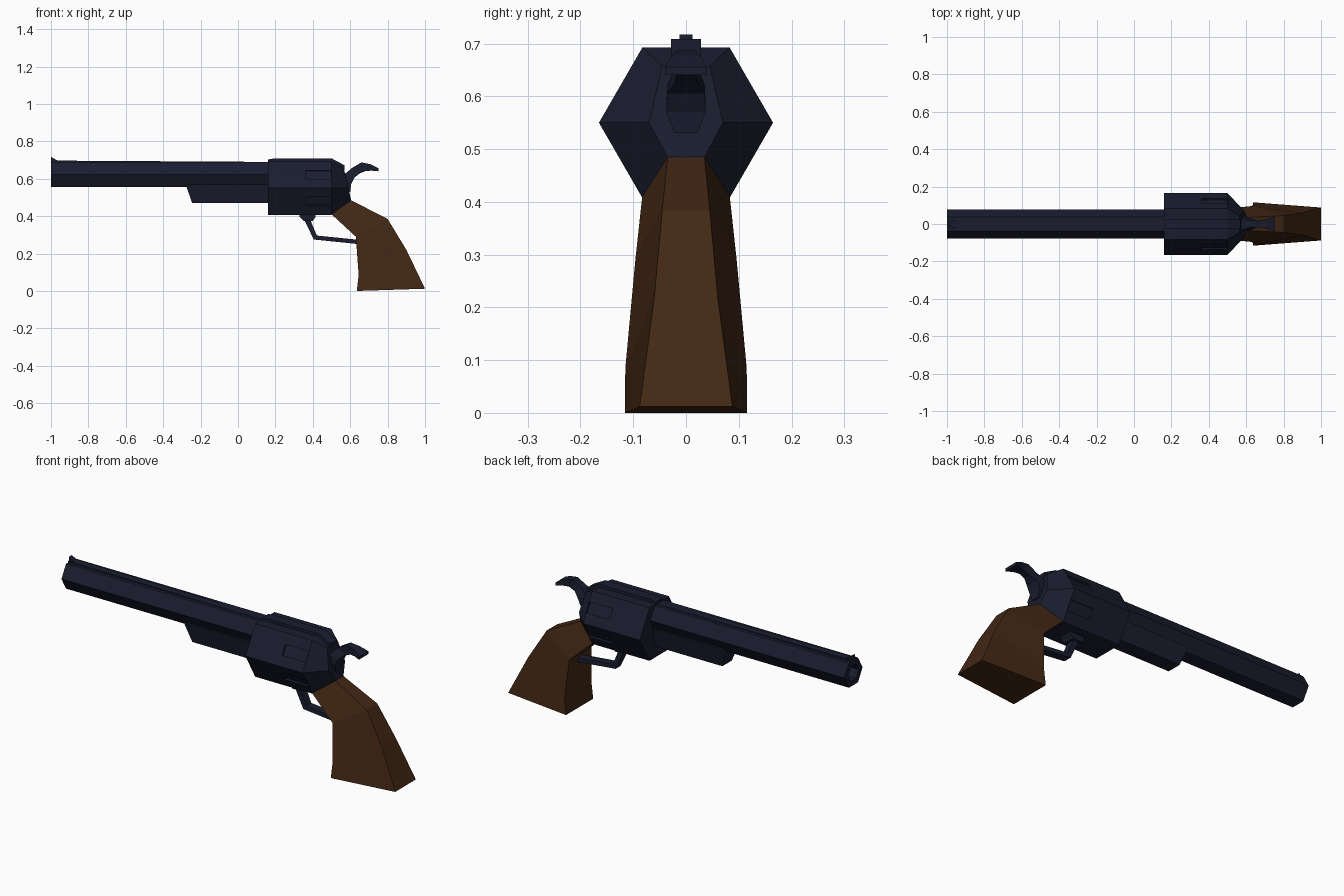
import bpy, bmesh, math
from mathutils import Matrix

if "Cube" in bpy.data.objects:
    bpy.data.objects.remove(bpy.data.objects["Cube"])


def material(name, rgb):
    m = bpy.data.materials.new(name)
    m.diffuse_color = (*rgb, 1)
    m.use_nodes = True
    m.node_tree.nodes["Principled BSDF"].inputs["Base Color"].default_value = m.diffuse_color
    return m


STEEL = material("dark_steel", (0.010, 0.012, 0.028))
WOOD = material("walnut", (0.055, 0.021, 0.007))


def finish(name, bm, mat):
    bmesh.ops.recalc_face_normals(bm, faces=bm.faces)
    me = bpy.data.meshes.new(name)
    bm.to_mesh(me)
    bm.free()
    me.materials.append(mat)
    ob = bpy.data.objects.new(name, me)
    bpy.context.collection.objects.link(ob)
    return ob


def loft(name, rings, mat, closed=False):
    """Skin equal-length rings; cap the ends, or join last to first."""
    bm = bmesh.new()
    vs = [[bm.verts.new(p) for p in r] for r in rings]
    n = len(vs[0])
    pairs = list(zip(vs, vs[1:])) + ([(vs[-1], vs[0])] if closed else [])
    for a, b in pairs:
        for i in range(n):
            j = (i + 1) % n
            bm.faces.new((a[i], a[j], b[j], b[i]))
    if not closed:
        bm.faces.new(vs[0])
        bm.faces.new(vs[-1])
    return finish(name, bm, mat)


def prism(name, profile, hw, mat=STEEL):
    """Extrude an x-z profile across y."""
    return loft(name, [[(x, y, z) for x, z in profile] for y in (-hw, hw)], mat)


def quad_loft(name, sections, mat):
    """Sections: front x, z, half width; rear x, z, half width."""
    return loft(name, [[(fx, -fw, fz), (fx, fw, fz), (rx, rw, rz), (rx, -rw, rz)]
                       for fx, fz, fw, rx, rz, rw in sections], mat)


def hexagon(x, r, zc):
    return [(x, r * math.cos(i * math.pi / 3), zc + r * math.sin(i * math.pi / 3))
            for i in range(6)]


# Hollow hexagonal barrel
ZB, ZC = 0.622, 0.55
loft("barrel", [hexagon(x, r, ZB) for x, r in
                ((-1, 0.077), (0.17, 0.077), (0.17, 0.045), (-1, 0.045))], STEEL, closed=True)

# Rib and front sight
prism("barrel_rib", [(-1, 0.68), (0.17, 0.68), (0.17, 0.69), (-1, 0.697)], 0.02)
prism("front_sight", [(-1, 0.69), (-0.955, 0.69), (-0.965, 0.697), (-1, 0.717)], 0.012)

# Ejector housing below the barrel
quad_loft("ejector_housing", [(-0.28, 0.57, 0.06, -0.245, 0.47, 0.04),
                              (0.17, 0.57, 0.06, 0.17, 0.47, 0.04)], STEEL)

# Hexagonal cylinder with tapered rear frame
rear = [(0.59, 0.07, 0.55), (0.565, 0.045, 0.657), (0.565, -0.045, 0.657),
        (0.59, -0.07, 0.55), (0.605, -0.035, 0.485), (0.605, 0.035, 0.485)]
cylinder = loft("cylinder_frame", [hexagon(0.16, 0.165, ZC), hexagon(0.5, 0.165, ZC), rear], STEEL)

# Shallow notches in the four side faces
bm = bmesh.new()
for deg in (30, 150, 210, 330):
    a = math.radians(deg)
    m = (Matrix.Translation((0.43, 0.143 * math.cos(a), ZC + 0.143 * math.sin(a)))
         @ Matrix.Rotation(a, 4, 'X') @ Matrix.Diagonal((0.14, 0.02, 0.055, 1)))
    bmesh.ops.create_cube(bm, size=1, matrix=m)
cutter = finish("notch_cutter", bm, STEEL)
cutter.hide_render = True
cutter.hide_viewport = True
mod = cylinder.modifiers.new("notches", 'BOOLEAN')
mod.operation = 'DIFFERENCE'
mod.solver = 'EXACT'
mod.object = cutter

# Top strap
prism("top_strap", [(0.16, 0.68), (0.16, 0.703), (0.2, 0.709), (0.5, 0.709),
                    (0.57, 0.672), (0.57, 0.645), (0.5, 0.66)], 0.028)

# Hammer with a flared spur
quad_loft("hammer", [(fx, fz, w, rx, rz, w) for fx, fz, rx, rz, w in (
    (0.56, 0.53, 0.600, 0.53, 0.022),
    (0.56, 0.59, 0.605, 0.57, 0.037),
    (0.565, 0.62, 0.622, 0.605, 0.036),
    (0.61, 0.658, 0.65, 0.628, 0.020),
    (0.66, 0.687, 0.685, 0.642, 0.018),
    (0.71, 0.677, 0.715, 0.643, 0.026),
    (0.75, 0.656, 0.75, 0.640, 0.040))], STEEL)

# Trigger stud and guard
prism("trigger_stud", [(0.33, 0.42), (0.33, 0.395), (0.35, 0.375), (0.40, 0.375),
                       (0.415, 0.395), (0.415, 0.42)], 0.035)
prism("trigger_guard", [(0.35, 0.39), (0.405, 0.275), (0.65, 0.25), (0.65, 0.273),
                        (0.422, 0.296), (0.382, 0.39)], 0.022)

# Wooden grip, wide in front and narrow behind
quad_loft("grip", [(0.50, 0.41, 0.083, 0.605, 0.485, 0.035),
                   (0.63, 0.29, 0.096, 0.80, 0.385, 0.045),
                   (0.645, 0.085, 0.115, 0.90, 0.22, 0.06),
                   (0.635, 0.0, 0.116, 1.0, 0.012, 0.088)], WOOD)
